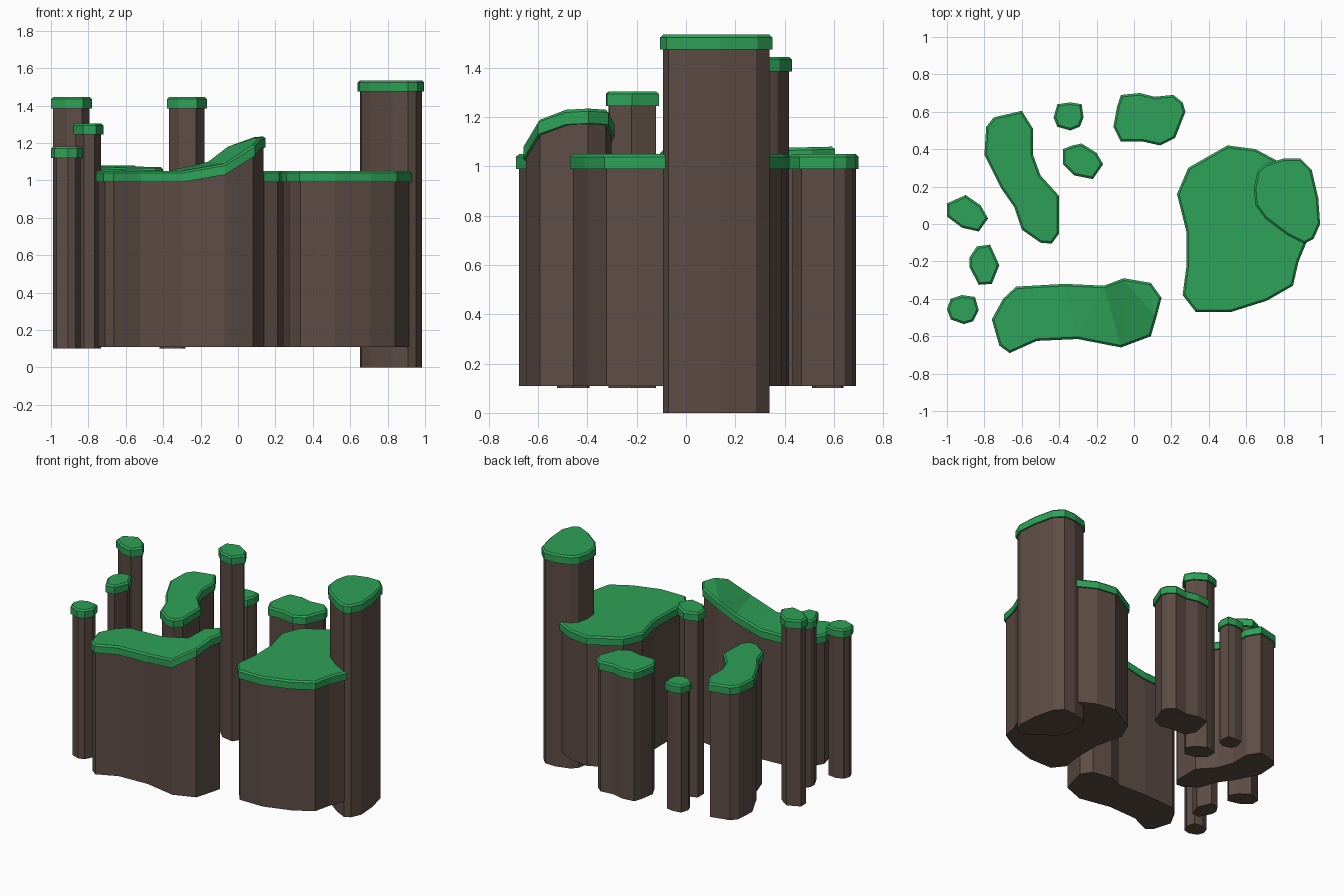
import bpy, bmesh
from mathutils import Vector

if "Cube" in bpy.data.objects:
    bpy.data.objects.remove(bpy.data.objects["Cube"])


def material(name, rgb):
    m = bpy.data.materials.new(name)
    m.diffuse_color = (*rgb, 1)
    m.use_nodes = True
    m.node_tree.nodes["Principled BSDF"].inputs["Base Color"].default_value = m.diffuse_color
    return m


ROCK = material("rock brown", (0.11, 0.073, 0.06))
GRASS = material("grass green", (0.027, 0.36, 0.095))


def inset(pts, d):
    """Mitred inward offset of a closed outline."""
    n = len(pts)
    area = sum(pts[i - 1].cross(pts[i]) for i in range(n))
    s = 1 if area > 0 else -1
    out = []
    for i, p in enumerate(pts):
        a = (p - pts[i - 1]).normalized()
        b = (pts[(i + 1) % n] - p).normalized()
        na, nb = Vector((-a.y, a.x)) * s, Vector((-b.y, b.x)) * s
        out.append(p + (na + nb) * d / max(1 + na.dot(nb), 0.5))
    return out


def loft(name, rings, mat, creases=()):
    """Closed solid through stacked rings; creases split the end faces."""
    bm = bmesh.new()
    vs = [[bm.verts.new(c) for c in ring] for ring in rings]
    n = len(vs[0])
    for lo, hi in zip(vs, vs[1:]):
        for i in range(n):
            j = (i + 1) % n
            bm.faces.new((lo[i], lo[j], hi[j], hi[i]))
    for ring in (vs[0], vs[-1]):
        bm.faces.new(ring)
        for a, b in creases:
            bmesh.ops.connect_verts(bm, verts=[ring[a], ring[b]])
    bmesh.ops.recalc_face_normals(bm, faces=bm.faces[:])
    me = bpy.data.meshes.new(name)
    bm.to_mesh(me)
    bm.free()
    me.materials.append(mat)
    bpy.context.collection.objects.link(bpy.data.objects.new(name, me))


def pillar(name, outline, top, bottom=0.11, rise=None, creases=()):
    """Rock column with a slightly wider, chamfered grass cap."""
    pts = [Vector(p) for p in outline]
    tops = [top + (rise or {}).get(i, 0) for i in range(len(pts))]
    inner = inset(pts, 0.011)

    def ring(ps, dz):
        return [(p.x, p.y, z + dz) for p, z in zip(ps, tops)]

    loft(name + "_rock", [[(p.x, p.y, bottom) for p in inner],
                          ring(inner, -0.055)], ROCK, creases)
    loft(name + "_grass", [ring(pts, -0.06), ring(pts, -0.011),
                           ring(inner, 0)], GRASS, creases)


# Large plateau and the tall tower behind it
pillar("plateau", [(.23, .16), (.29, .30), (.50, .42), (.65, .40), (.78, .33),
                   (.88, .20), (.92, .05), (.93, -.08), (.88, -.20), (.85, -.33),
                   (.71, -.41), (.52, -.47), (.33, -.47), (.26, -.38),
                   (.28, -.23), (.28, -.04)], 1.05)
pillar("tower", [(.80, .35), (.89, .35), (.95, .29), (.985, .14), (.995, 0),
                 (.96, -.08), (.91, -.105), (.82, -.06), (.70, .03), (.65, .10),
                 (.64, .19), (.66, .28), (.70, .32)], 1.535, 0)

# Front ridge, rising to the right
pillar("ridge", [(-.70, -.40), (-.63, -.335), (-.37, -.32), (-.16, -.33),
                 (-.055, -.29), (.09, -.315), (.147, -.395), (.122, -.49),
                 (.09, -.60), (-.07, -.66), (-.30, -.615), (-.52, -.625),
                 (-.665, -.69), (-.72, -.65), (-.76, -.51)], 1.05,
       rise={3: .05, 4: .13, 5: .18, 6: .185, 7: .18, 8: .14, 9: .04},
       creases=[(2, 10), (3, 10), (3, 9), (4, 9), (4, 8), (4, 7), (5, 7)])

# Kidney-shaped column, tilting gently to the back
kidney = [(-.75, .57), (-.60, .605), (-.54, .51), (-.54, .37), (-.50, .26),
          (-.40, .15), (-.40, -.05), (-.44, -.105), (-.50, -.10), (-.60, -.03),
          (-.64, .09), (-.71, .19), (-.80, .37), (-.79, .52)]
pillar("kidney", kidney, 1.067,
       rise={i: 0.022 * y for i, (x, y) in enumerate(kidney)})

# Back columns
pillar("back_block", [(-.07, .69), (.03, .70), (.11, .68), (.21, .69), (.26, .65),
                      (.275, .60), (.22, .46), (.14, .42), (.05, .44),
                      (-.07, .44), (-.11, .52), (-.09, .63)], 1.05)
pillar("back_post", [(-.41, .64), (-.34, .65), (-.28, .64), (-.27, .57),
                     (-.29, .52), (-.34, .50), (-.41, .52), (-.43, .57)], 1.02, 0.1)
pillar("tall_post", [(-.33, .42), (-.28, .43), (-.20, .38), (-.165, .32),
                     (-.22, .24), (-.32, .26), (-.38, .32), (-.38, .40)], 1.445)

# Left posts
pillar("left_post_back", [(-1, .11), (-.90, .155), (-.82, .10), (-.78, .03),
                          (-.83, -.04), (-.92, -.02), (-1, .04)], 1.445, 0.1)
pillar("left_post_middle", [(-.84, -.12), (-.77, -.11), (-.72, -.22), (-.76, -.32),
                            (-.83, -.325), (-.88, -.23), (-.88, -.18)], 1.305, 0.1)
pillar("left_post_front", [(-.98, -.40), (-.92, -.38), (-.85, -.39), (-.83, -.46),
                           (-.86, -.52), (-.91, -.535), (-.98, -.51),
                           (-1, -.455)], 1.18, 0.1)
